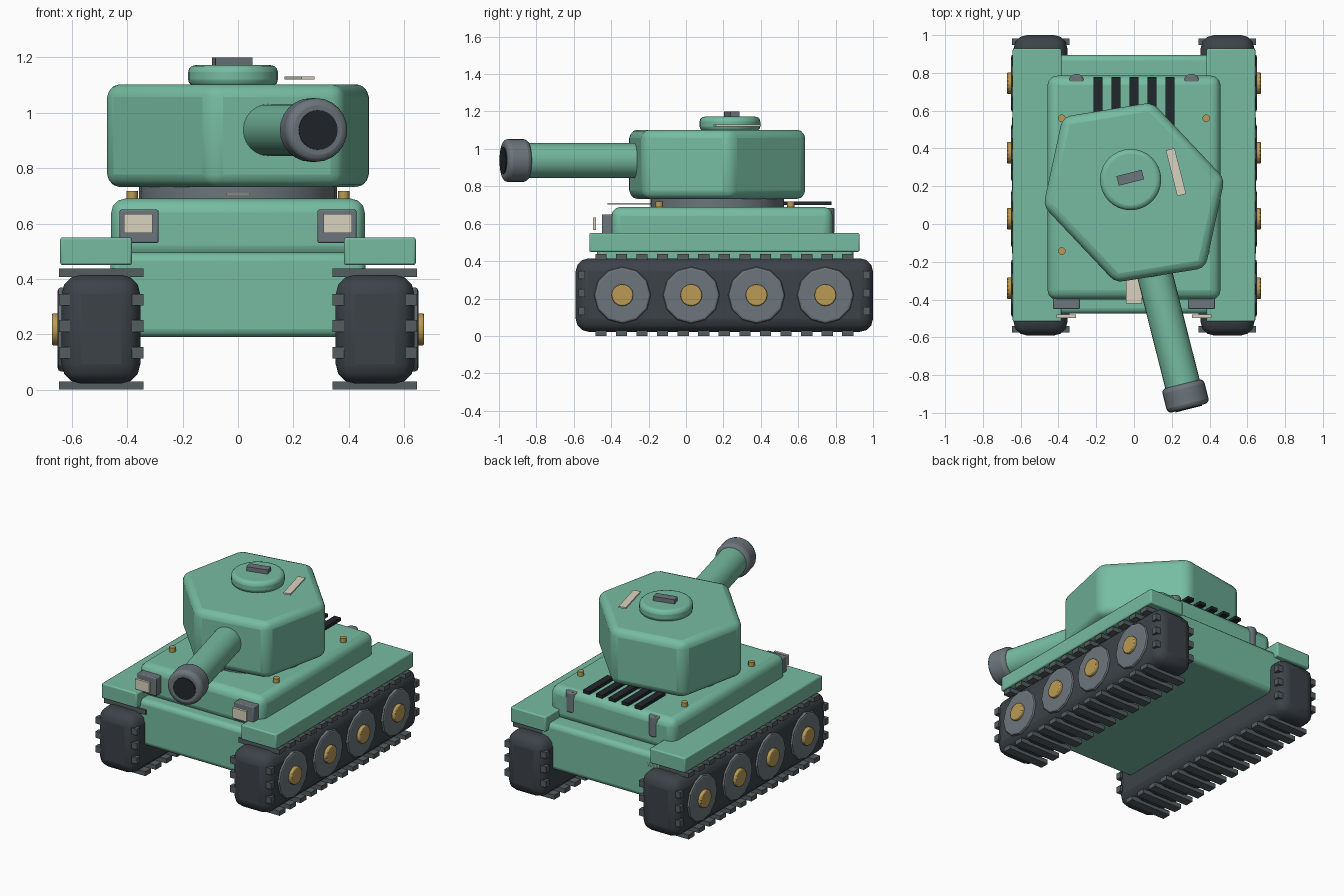
import bpy, bmesh, math
from mathutils import Matrix, Vector

if "Cube" in bpy.data.objects:
    bpy.data.objects.remove(bpy.data.objects["Cube"])

def mat(name, r, g, b):
    m = bpy.data.materials.new(name)
    m.diffuse_color = (r, g, b, 1)
    m.use_nodes = True
    m.node_tree.nodes["Principled BSDF"].inputs["Base Color"].default_value = m.diffuse_color
    return m

GREEN = mat("green_paint", 0.18, 0.50, 0.36)
DARK = mat("dark_rubber", 0.045, 0.055, 0.065)
LINK = mat("link_grey", 0.09, 0.11, 0.115)
STEEL = mat("steel", 0.15, 0.18, 0.20)
BRASS = mat("brass", 0.50, 0.33, 0.09)
CREAM = mat("cream", 0.70, 0.65, 0.53)
BLACK = mat("black", 0.015, 0.02, 0.025)

def finish(name, bm, material, bevel=0, segs=3, smooth=True):
    bmesh.ops.recalc_face_normals(bm, faces=bm.faces)
    me = bpy.data.meshes.new(name)
    bm.to_mesh(me)
    bm.free()
    me.materials.append(material)
    ob = bpy.data.objects.new(name, me)
    bpy.context.collection.objects.link(ob)
    if bevel:
        b = ob.modifiers.new("bevel", "BEVEL")
        b.width, b.segments, b.limit_method = bevel, segs, 'ANGLE'
        b.angle_limit = math.radians(35)
    if smooth:
        bpy.ops.object.select_all(action='DESELECT')
        ob.select_set(True)
        bpy.context.view_layer.objects.active = ob
        bpy.ops.object.shade_smooth_by_angle(angle=math.radians(32))
    return ob

def add_box(bm, x, y, z, rot=0):
    c = Vector(((x[0] + x[1]) / 2, (y[0] + y[1]) / 2, (z[0] + z[1]) / 2))
    m = (Matrix.Translation(c) @ Matrix.Rotation(rot, 4, 'Z')
         @ Matrix.Diagonal((x[1] - x[0], y[1] - y[0], z[1] - z[0], 1)))
    bmesh.ops.create_cube(bm, size=1, matrix=m)

def box(name, x, y, z, material, bevel=0, rot=0, segs=3):
    bm = bmesh.new()
    add_box(bm, x, y, z, rot)
    return finish(name, bm, material, bevel, segs, bevel > 0)

def cyl(name, p, q, r, n, material, bevel=0, segs=3, smooth=True):
    p, q = Vector(p), Vector(q)
    d = q - p
    m = Matrix.Translation((p + q) / 2) @ d.to_track_quat('Z', 'Y').to_matrix().to_4x4()
    bm = bmesh.new()
    bmesh.ops.create_cone(bm, cap_ends=True, segments=n, radius1=r, radius2=r,
                          depth=d.length, matrix=m)
    return finish(name, bm, material, bevel, segs, smooth)

def span(c, half):
    return (c - half, c + half)

# hull
box("lower_hull", (-0.46, 0.46), (-0.475, 0.895), (0.19, 0.495), GREEN, 0.03)
box("upper_hull", (-0.458, 0.458), (-0.40, 0.785), (0.47, 0.69), GREEN, 0.05)

# running gear, both sides
for s, side in ((-1, "left"), (1, "right")):
    def sx(a, b):
        return tuple(sorted((s * a, s * b)))
    box(f"{side}_track", sx(0.353, 0.637), (-0.59, 1.0), (0.022, 0.415), DARK, 0.07)
    box(f"{side}_fender", sx(0.383, 0.642), (-0.517, 0.928), (0.45, 0.55), GREEN, 0.008, segs=2)
    bm = bmesh.new()
    for i in range(13):
        y = span(-0.455 + i * 0.11, 0.03)
        add_box(bm, sx(0.342, 0.646), y, (0.0, 0.03))
        add_box(bm, sx(0.342, 0.646), y, (0.407, 0.438))
    for z in (0.134, 0.23, 0.325):
        for y in (-0.557, 0.965):
            add_box(bm, sx(0.342, 0.646), span(y, 0.018), span(z, 0.021))
    finish(f"{side}_track_links", bm, LINK, smooth=False)
    for i, y in enumerate((-0.34, 0.028, 0.377, 0.745)):
        cyl(f"{side}_wheel_{i}", (s * 0.58, y, 0.218), (s * 0.651, y, 0.218), 0.152, 12,
            STEEL, 0.012, 2, False)
        cyl(f"{side}_hub_{i}", (s * 0.62, y, 0.218), (s * 0.672, y, 0.218), 0.058, 16,
            BRASS, 0.006, 2)
    # headlights, rear canisters, deck bolts
    box(f"{side}_headlight", sx(0.287, 0.428), (-0.45, -0.375), (0.53, 0.65), STEEL, 0.006, segs=2)
    box(f"{side}_headlight_lens", sx(0.308, 0.411), (-0.497, -0.48), (0.566, 0.634), CREAM)
    cyl(f"{side}_rear_canister", (s * 0.305, 0.755, 0.55), (s * 0.305, 0.755, 0.685), 0.04, 16,
        STEEL, 0.008, 2)
    for y in (-0.143, 0.56):
        cyl(f"{side}_deck_bolt", (s * 0.382, y, 0.688), (s * 0.382, y, 0.718), 0.02, 12, BRASS)

# engine grille slats and front deck plate
for i in range(5):
    box(f"grille_slat_{i}", span((i - 2) * 0.095, 0.024), (0.52, 0.778), (0.70, 0.72), BLACK)
box("deck_plate", (-0.042, 0.042), (-0.42, -0.19), (0.704, 0.711), CREAM)

# turret ring and skewed hexagonal turret
C = Vector((0, 0.167, 0))
cyl("turret_ring", C + Vector((0, 0, 0.68)), C + Vector((0, 0, 0.745)), 0.357, 32, STEEL)
half = [(0.378, -0.40), (0.48, 0.072), (0.098, 0.477)]
outline = half + [(-x, -y) for x, y in half]
bm = bmesh.new()
f = bm.faces.new([bm.verts.new((x, y + C.y, 0.733)) for x, y in outline])
ext = bmesh.ops.extrude_face_region(bm, geom=[f])
bmesh.ops.translate(bm, vec=(0, 0, 0.369),
                    verts=[v for v in ext["geom"] if isinstance(v, bmesh.types.BMVert)])
finish("turret", bm, GREEN, 0.045)

# gun
A = math.radians(14.2)
def along(t):
    return C + Vector((math.sin(A) * t, -math.cos(A) * t, 0.938))
cyl("gun_barrel", along(0.3), along(1.1), 0.094, 24, GREEN)
cyl("muzzle", along(1.045), along(1.178), 0.115, 24, STEEL, 0.025)
cyl("muzzle_bore", along(1.1), along(1.183), 0.072, 24, BLACK)

# hatch, handle and marker strip
cyl("hatch", (-0.018, 0.235, 1.095), (-0.018, 0.235, 1.172), 0.162, 32, GREEN, 0.025)
box("hatch_handle", span(-0.02, 0.069), span(0.245, 0.026), (1.165, 1.2), STEEL, rot=A)
box("turret_strip", span(0.222, 0.024), span(0.275, 0.125), (1.121, 1.131), CREAM, rot=A)
